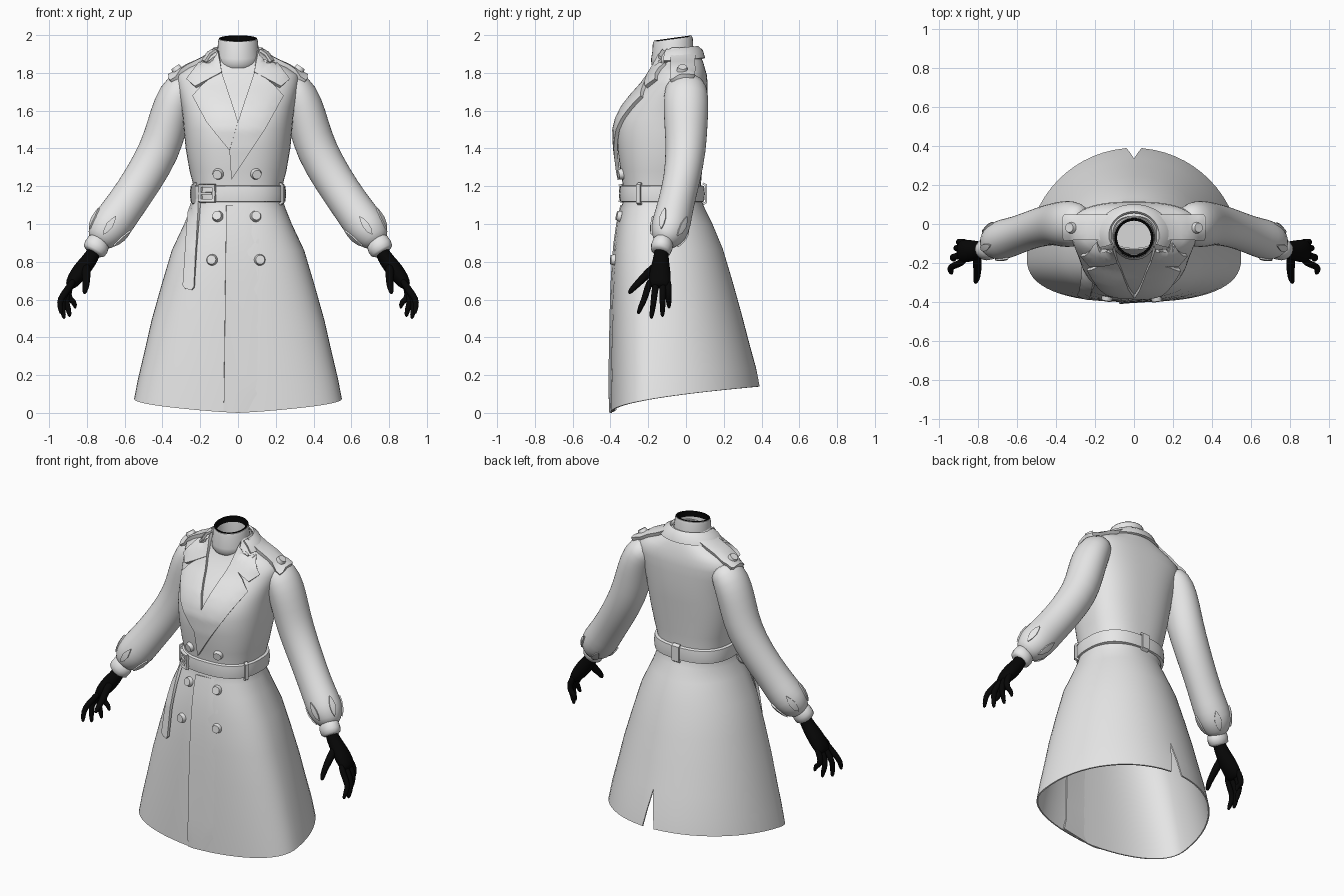
import bpy, bmesh, math
from mathutils import Vector, Matrix
from mathutils.bvhtree import BVHTree

if "Cube" in bpy.data.objects:
    bpy.data.objects.remove(bpy.data.objects["Cube"])


def material(name, v):
    m = bpy.data.materials.new(name)
    m.diffuse_color = (v, v, v, 1)
    m.use_nodes = True
    m.node_tree.nodes["Principled BSDF"].inputs["Base Color"].default_value = m.diffuse_color
    return m


GREY, BLACK = material("coat_grey", 0.8), material("glove_black", 0.002)


def finish(name, bm, mat=GREY, thick=0, offset=0, subsurf=0, angle=35):
    me = bpy.data.meshes.new(name)
    bm.to_mesh(me)
    bm.free()
    ob = bpy.data.objects.new(name, me)
    bpy.context.collection.objects.link(ob)
    me.materials.append(mat)
    if thick:
        s = ob.modifiers.new("thickness", 'SOLIDIFY')
        s.thickness, s.offset = thick, offset
    if subsurf:
        ob.modifiers.new("smooth", 'SUBSURF').levels = subsurf
    bpy.ops.object.select_all(action='DESELECT')
    ob.select_set(True)
    bpy.context.view_layer.objects.active = ob
    bpy.ops.object.convert(target='MESH')
    bpy.ops.object.shade_smooth_by_angle(angle=math.radians(angle))
    return ob


def loft(name, rings, closed=True, caps=False, recalc=False, merge=0.0, **kw):
    bm = bmesh.new()
    rows = [[bm.verts.new(p) for p in r] for r in rings]
    n = len(rows[0])
    for a, b in zip(rows, rows[1:]):
        for j in range(n if closed else n - 1):
            k = (j + 1) % n
            bm.faces.new((a[j], a[k], b[k], b[j]))
    if caps:
        bm.faces.new(rows[0][::-1])
        bm.faces.new(rows[-1])
    if merge:
        bmesh.ops.remove_doubles(bm, verts=bm.verts[:], dist=merge)
    if recalc:
        bmesh.ops.recalc_face_normals(bm, faces=bm.faces[:])
    return finish(name, bm, **kw)


def tube(name, pts, side=1, sides=16, **kw):
    """Capped tube through (x, y, z, radius, radius along y)."""
    c = [Vector((p[0] * side, p[1], p[2])) for p in pts]
    rings = []
    for i, p in enumerate(pts):
        t = (c[min(i + 1, len(c) - 1)] - c[max(i - 1, 0)]).normalized()
        v = Vector((0, 1, 0))
        v = (v - t * v.dot(t)).normalized()
        u = v.cross(t)
        rings.append([c[i] + u * p[3] * math.cos(a) + v * p[4] * math.sin(a)
                      for a in (2 * math.pi * k / sides for k in range(sides))])
    return loft(name, rings, caps=True, recalc=True, **kw)


# Coat body: z, half width, front y, back y, y of the widest point
BODY = [(0, .55, -.40, .39, -.17), (.12, .528, -.40, .37, -.165), (.27, .495, -.398, .335, -.16),
        (.45, .457, -.395, .295, -.155), (.65, .405, -.39, .247, -.15), (.85, .35, -.38, .195, -.145),
        (1.0, .285, -.36, .14, -.14), (1.08, .253, -.343, .1, -.13), (1.14, .233, -.33, .078, -.13),
        (1.2, .235, -.333, .078, -.13), (1.28, .256, -.347, .085, -.12), (1.4, .277, -.363, .095, -.1),
        (1.5, .287, -.367, .105, -.08), (1.56, .292, -.352, .11, -.07), (1.62, .3, -.322, .113, -.05),
        (1.68, .312, -.275, .115, -.04), (1.74, .325, -.222, .115, -.02), (1.79, .322, -.187, .11, -.02),
        (1.825, .27, -.165, .1, -.03), (1.86, .19, -.15, .09, -.045), (1.9, .13, -.14, .07, -.06),
        (1.93, .11, -.13, .04, -.065)]
N = 64


def body_point(row, a, grow=0.0):
    z, hx, yf, yb, yc = row
    c, s = math.cos(a), math.sin(a)
    n = 2.5 if s < 0 or z > 1.1 else 2.0
    x = math.copysign(abs(c) ** (2 / n), c) * (hx + grow)
    d = (yb + grow - yc) if s > 0 else (yc - yf + grow)
    y = yc + math.copysign(abs(s) ** (2 / n), s) * d
    hem = 0.14 * math.sqrt(max(0, y + .4) / .79)
    return Vector((x, y, z + hem * max(0, 1 - z)))


rings = []
for row in BODY:
    ring = [body_point(row, math.pi / 2 + 2 * math.pi * j / N) for j in range(N + 1)]
    gap = .04 * max(0, 1 - row[0] / .27)          # back vent opens towards the hem
    ring[0].x, ring[-1].x = -gap, gap
    rings.append(ring)
body = loft("coat_body", rings, closed=False, merge=1e-4, thick=.008, offset=-1, angle=50)

# Sleeves
SLEEVE = [(.24, .0, 1.76, .06, .08), (.30, .0, 1.725, .1, .115), (.345, .0, 1.63, .106, .122),
          (.375, .0, 1.52, .108, .115), (.415, .0, 1.39, .11, .108), (.50, -.02, 1.24, .106, .098),
          (.595, -.055, 1.1, .104, .096), (.66, -.075, 1.01, .11, .104), (.70, -.09, .96, .104, .1),
          (.728, -.11, .92, .078, .075), (.745, -.122, .895, .05, .045)]
sleeves = [tube("sleeve", SLEEVE, s, sides=20, subsurf=1, angle=60) for s in (1, -1)]

verts, polys = [], []
for ob in [body] + sleeves:
    base = len(verts)
    verts += [v.co.copy() for v in ob.data.vertices]
    polys += [[base + i for i in p.vertices] for p in ob.data.polygons]
SURF = BVHTree.FromPolygons(verts, polys)
FRONT, TOP = Vector((0, -1, 0)), Vector((0, 0, 1))


def drop(a, b, d=FRONT):
    """Point and outward normal on the coat under the plane position (a, b)."""
    p = Vector((a, -2, b)) if d is FRONT else Vector((a, b, 3))
    hit, nor = SURF.ray_cast(p, -d)[:2]
    if hit is None:
        hit, nor = SURF.find_nearest(Vector((a, -.15, b)) if d is FRONT else Vector((a, b, 1.8)))[:2]
    return hit, (nor if nor.dot(d) > 0 else -nor)


def plate(name, pts, off=.01, thick=.02, d=FRONT, mat=GREY):
    """Flat outline draped over the coat."""
    bm = bmesh.new()
    bm.faces.new([bm.verts.new((a, b, 0)) for a, b in pts])
    for _ in range(4):
        bmesh.ops.triangulate(bm, faces=bm.faces[:])
        long = [e for e in bm.edges if e.calc_length() > .035]
        bmesh.ops.subdivide_edges(bm, edges=long, cuts=1)
    bmesh.ops.triangulate(bm, faces=bm.faces[:])
    for v in bm.verts:
        v.co = drop(v.co.x, v.co.y, d)[0] + d * off
    bm.normal_update()
    if sum((f.normal * f.calc_area() for f in bm.faces), Vector()).dot(d) < 0:
        bmesh.ops.reverse_faces(bm, faces=bm.faces[:])
    return finish(name, bm, mat, thick)


def button(hit, nor, r=.03):
    bm = bmesh.new()
    m = Matrix.Translation(hit + nor * .012) @ nor.to_track_quat('Z', 'Y').to_matrix().to_4x4()
    bmesh.ops.create_cone(bm, cap_ends=True, segments=20, radius1=r, radius2=r * .8, depth=.022, matrix=m)
    finish("button", bm)


# Lapels, collar leaves and collar
plate("right_lapel", [(.09, 1.81), (.185, 1.735), (.237, 1.675), (.14, 1.5), (-.035, 1.235),
                      (-.045, 1.39), (0, 1.54)], off=.014)
plate("left_lapel", [(-.09, 1.81), (-.185, 1.735), (-.237, 1.675), (-.165, 1.54), (-.045, 1.39), (0, 1.54)])
for s in (1, -1):
    plate("collar_leaf", [(s * x, z) for x, z in
                          ((.105, 1.92), (.185, 1.875), (.27, 1.765), (.225, 1.725), (.085, 1.8))], off=.016)
fan = [math.radians(-25 + 230 * k / 28) for k in range(29)]
loft("collar", [[(rx * math.cos(a), -.055 + ry * math.sin(a), z + .012 * math.sin(a)) for a in fan]
                for rx, ry, z in ((.19, .15, 1.865), (.16, .138, 1.905), (.125, .115, 1.925))],
     closed=False, thick=.014)

# High neck with black lining
def neck_ring(r, z):
    return [(r * math.cos(a), -.07 + r * math.sin(a), z + .14 * r * math.sin(a))
            for a in (2 * math.pi * k / 32 for k in range(32))]


loft("neck_band", [neck_ring(r, z) for r, z in ((.1, 1.84), (.113, 1.86), (.115, 1.89), (.108, 1.93),
     (.106, 1.965), (.102, 1.98), (.093, 1.98), (.09, 1.96), (.09, 1.87))], caps=True)
loft("neck_lining", [neck_ring(r, z) for r, z in ((.101, 1.982), (.097, 1.985), (.088, 1.983), (.087, 1.95))],
     mat=BLACK)

# Front overlap edge and buttons
xs, zs = [-.075, -.04, .02, .1, .2], [.003] + [.1 * k for k in range(1, 12)]
loft("front_overlap", [[drop(x + .012 * z, z)[0] + FRONT * (.012 - .016 * k / 4) for k, x in enumerate(xs)]
                       for z in zs], closed=False, thick=.01, offset=-1)
for x, z in ((-.105, 1.265), (.095, 1.265), (-.107, 1.04), (.093, 1.04), (-.137, .81), (.115, .81)):
    button(*drop(x, z))

# Shoulder straps
for s in (1, -1):
    plate("shoulder_strap", [(s * .12, -.08), (s * .355, -.08), (s * .365, -.06), (s * .365, .03),
                             (s * .355, .045), (s * .12, .045)], off=.012, thick=.022, d=TOP)
    hit, nor = drop(s * .31, -.02, TOP)
    button(hit + nor * .018, nor)

# Belt, loops, buckle and hanging tail
WAIST = (.235, -.333, .08, -.13)
loft("belt", [[body_point((z,) + WAIST, 2 * math.pi * j / N, g) for j in range(N)]
              for z, g in ((1.115, 0), (1.12, .016), (1.16, .02), (1.2, .016), (1.205, 0))])
for deg in (90, -27, 207):
    arc = [math.radians(deg + k) for k in (-3, 0, 3)]
    loft("belt_loop", [[body_point((z,) + WAIST, a, g) for a in arc]
                       for z, g in ((1.105, .01), (1.115, .026), (1.205, .026), (1.215, .01))],
         closed=False, thick=.012)
for x0, x1, z0, z1 in ((-.205, -.12, 1.195, 1.21), (-.205, -.12, 1.115, 1.13), (-.205, -.19, 1.13, 1.195),
                       (-.135, -.12, 1.13, 1.195), (-.19, -.135, 1.157, 1.168)):
    plate("buckle", [(x0, z0), (x1, z0), (x1, z1), (x0, z1)], off=.03, thick=.018)
plate("belt_tail", [(-.2, 1.17), (-.25, 1.17), (-.27, .95), (-.29, .675), (-.28, .658), (-.245, .65),
                    (-.232, .665), (-.222, .85)], off=.02, thick=.016)

# Cuffs, sleeve leaf tucks and gloves
FINGERS = [(-.185, -.255, .935, .52), (-.155, -.185, .92, .495), (-.122, -.125, .89, .505), (-.095, -.09, .86, .55)]
for s in (1, -1):
    tube("cuff", [(.728, -.118, .915, .05, .045), (.737, -.121, .905, .062, .054), (.75, -.128, .88, .066, .058),
                  (.762, -.134, .858, .062, .054), (.768, -.137, .848, .045, .042)], s, angle=50)
    low, high = Vector((s * .735, -.113, .915)), Vector((s * .66, -.078, 1.02))
    axis = (high - low).normalized()
    n1 = axis.cross(Vector((0, 1, 0))).normalized()
    n2 = axis.cross(n1)
    for k in range(5):
        a = 2 * math.pi * k / 5 + .3
        out = n1 * math.cos(a) + n2 * math.sin(a)
        sides = []
        for w in (-1, 0, 1):
            line = []
            for t, h in ((0, .001), (.25, .016), (.55, .02), (.8, .012), (1, .001)):
                hit = SURF.find_nearest(low.lerp(high, t) + out * .1 + axis.cross(out) * h * w)[0]
                line.append(hit + out * .004)
            sides.append(line)
        loft("sleeve_tuck", sides, closed=False, thick=.01)
    tube("palm", [(.75, -.128, .88, .036, .038), (.772, -.132, .83, .04, .04), (.81, -.135, .78, .046, .05),
                  (.85, -.138, .73, .046, .06), (.885, -.14, .68, .034, .06), (.895, -.14, .665, .018, .045)],
         s, sides=14, mat=BLACK, subsurf=1, angle=60)
    for yb, yt, xt, zt in FINGERS:
        ym = (yb + yt) / 2
        tube("finger", [(.865, yb, .71, .018, .018), (.9, yb * .7 + yt * .3, .655, .02, .019),
                        (.89 + (xt - .85) * .65, ym, .6, .018, .017),
                        (xt + .006, yt * .8 + yb * .2, zt + .04, .016, .015), (xt, yt, zt, .009, .009)],
             s, sides=10, mat=BLACK, subsurf=1, angle=60)
    tube("thumb", [(.8, -.15, .79, .02, .02), (.805, -.195, .745, .026, .026), (.802, -.25, .69, .02, .02),
                   (.808, -.285, .655, .017, .017), (.815, -.305, .63, .009, .009)],
         s, sides=10, mat=BLACK, subsurf=1, angle=60)
